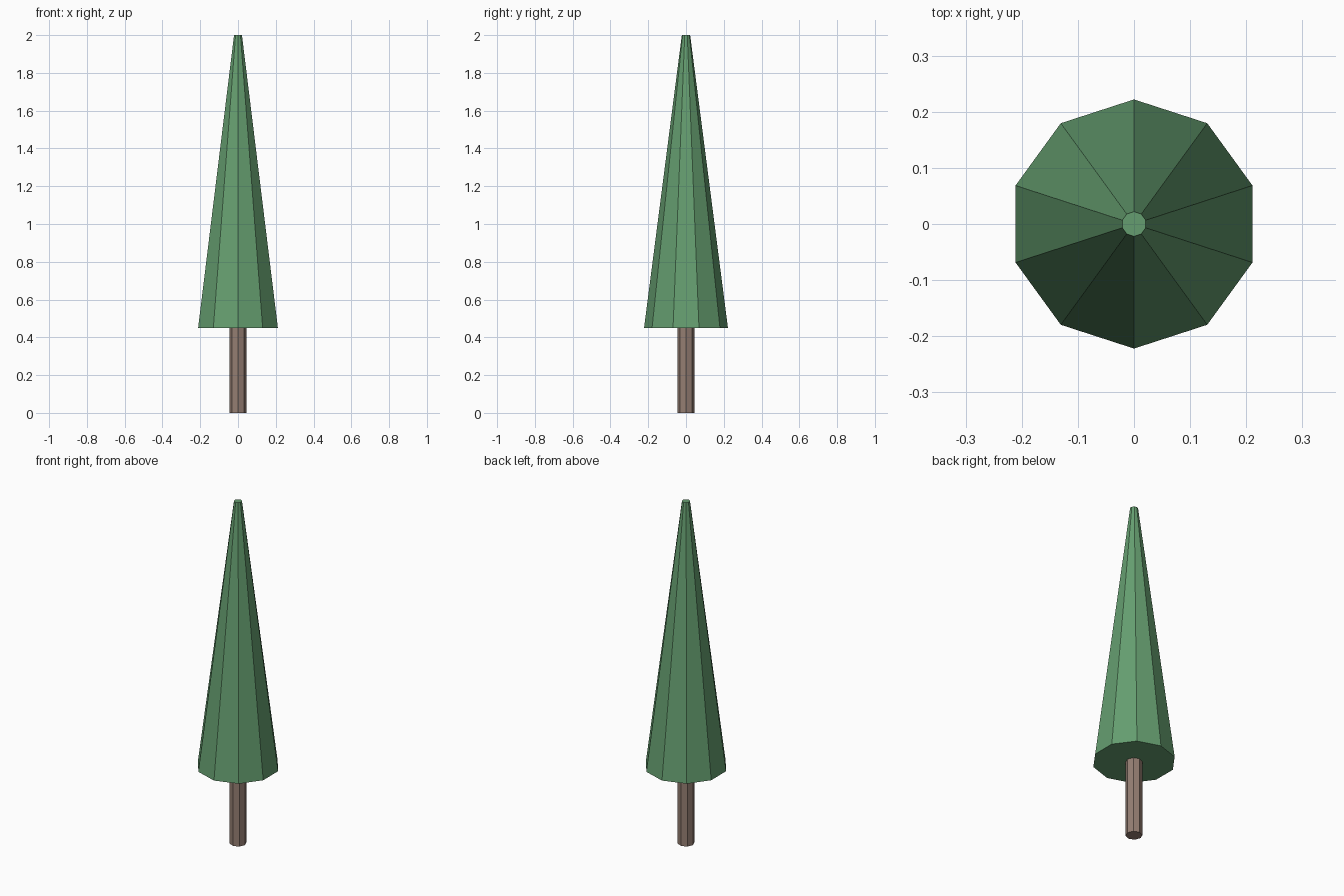
import bpy

if "Cube" in bpy.data.objects:
    bpy.data.objects.remove(bpy.data.objects["Cube"])


def frustum(name, sides, r_bottom, r_top, z0, z1, color):
    bpy.ops.mesh.primitive_cone_add(vertices=sides, radius1=r_bottom, radius2=r_top,
                                    depth=z1 - z0, location=(0, 0, (z0 + z1) / 2))
    obj = bpy.context.object
    obj.name = name
    mat = bpy.data.materials.new(name + "_color")
    mat.diffuse_color = (*color, 1)
    mat.use_nodes = True
    mat.node_tree.nodes["Principled BSDF"].inputs["Base Color"].default_value = mat.diffuse_color
    obj.data.materials.append(mat)
    return obj


# Straight eight-sided trunk
frustum("trunk", 8, 0.045, 0.045, 0.0, 0.45, (0.30, 0.21, 0.17))
# Tall ten-sided foliage with a small flat tip
frustum("foliage", 10, 0.222, 0.022, 0.45, 2.0, (0.13, 0.34, 0.16))
